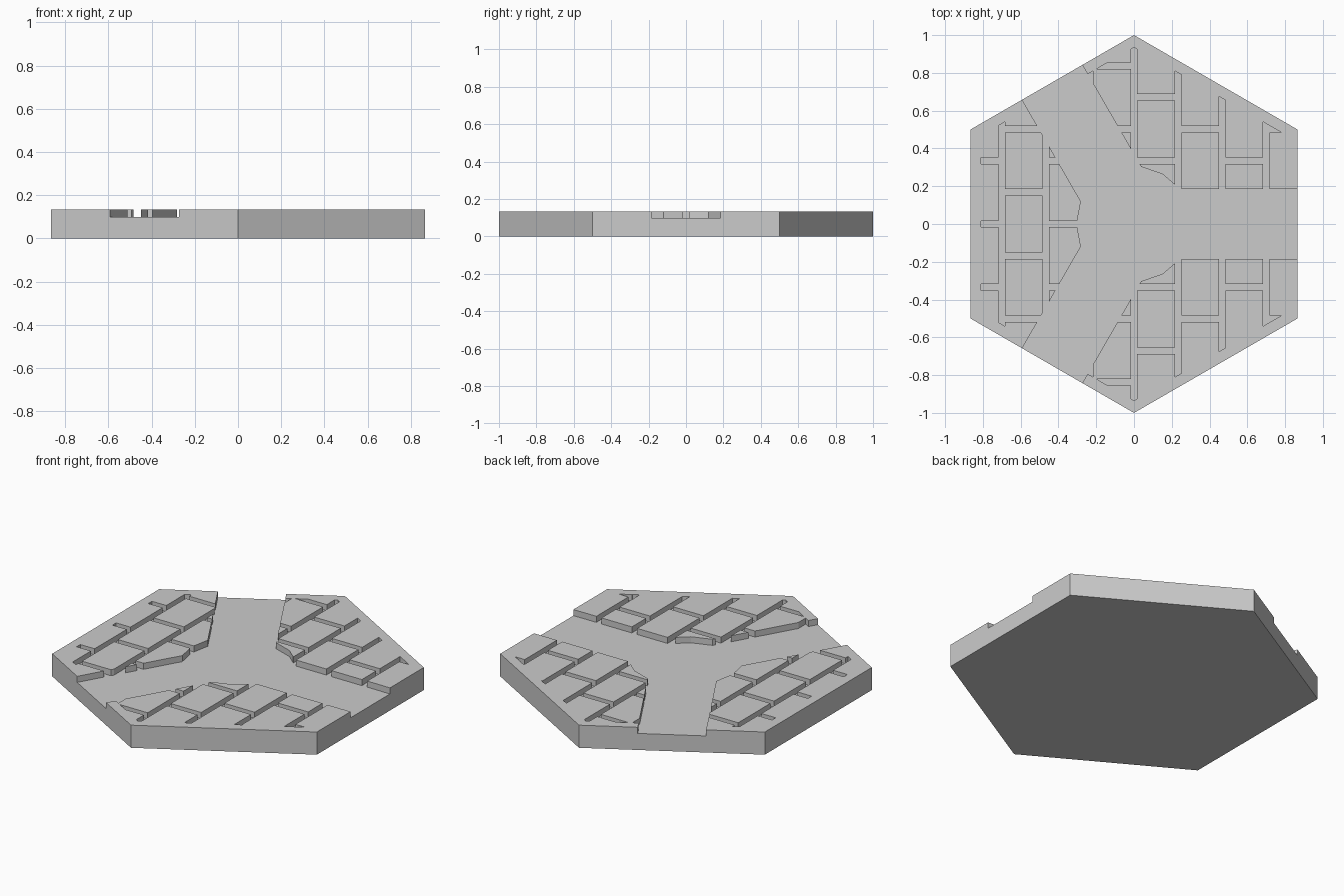
import bpy, bmesh
from math import radians, sin, cos
from mathutils import Vector

HEIGHT, FLOOR = 0.134, 0.098
PITCH_X, PITCH_Y, GROOVE = 0.233, 0.335, 0.0172
ROAD = 0.184

default = bpy.data.objects.get("Cube")
if default:
    bpy.data.objects.remove(default, do_unlink=True)

stone = bpy.data.materials.new("stone_grey")
stone.use_nodes = True
grey = (0.6, 0.6, 0.6, 1)
stone.diffuse_color = grey
stone.node_tree.nodes["Principled BSDF"].inputs["Base Color"].default_value = grey


def polar(radius, degrees):
    return (radius * cos(radians(degrees)), radius * sin(radians(degrees)))


def prism(name, outlines, z0, z1, inset=None):
    """Extrude flat outlines, optionally trimmed to a hexagon of given apothem."""
    bm = bmesh.new()
    for outline in outlines:
        bm.faces.new([bm.verts.new((x, y, z0)) for x, y in outline])
    if inset:
        for i in range(6):
            normal = Vector((*polar(1, 60 * i), 0))
            bmesh.ops.bisect_plane(bm, geom=bm.verts[:] + bm.edges[:] + bm.faces[:],
                                   plane_co=normal * inset, plane_no=normal, clear_outer=True)
    top = bmesh.ops.extrude_face_region(bm, geom=bm.faces[:], use_keep_orig=True)["geom"]
    bmesh.ops.translate(bm, vec=(0, 0, z1 - z0),
                        verts=[v for v in top if isinstance(v, bmesh.types.BMVert)])
    bmesh.ops.recalc_face_normals(bm, faces=bm.faces[:])
    mesh = bpy.data.meshes.new(name)
    bm.to_mesh(mesh)
    bm.free()
    obj = bpy.data.objects.new(name, mesh)
    bpy.context.collection.objects.link(obj)
    mesh.materials.append(stone)
    return obj


def rect(x0, x1, y0, y1):
    return [(x0, y0), (x1, y0), (x1, y1), (x0, y1)]


# Hexagonal slab
tile = prism("paved_hex_tile", [[polar(1, 30 + 60 * i) for i in range(6)]], 0, HEIGHT)

# Three-way sunken road with blunted corners between the arms
road = []
for turn in (0, 120, 240):
    c, s = polar(1, turn)
    arm = [(0.244, -ROAD), (1, -ROAD), (1, ROAD), (0.244, ROAD), polar(0.304, 60)]
    road += [(x * c - y * s, x * s + y * c) for x, y in arm]
road_cutter = prism("road_cutter", [road], FLOOR, 0.3)

# Staggered paving joints, stopping short of the rim
joints = [rect(PITCH_X * i - GROOVE, PITCH_X * i + GROOVE, -1, 1) for i in range(-3, 4)]
for col in range(-4, 4):
    for row in range(-3, 4):
        y = PITCH_Y * (row + 0.5 * (col % 2))
        joints.append(rect(PITCH_X * col, PITCH_X * (col + 1), y - GROOVE, y + GROOVE))
joint_cutter = prism("joint_cutter", joints, FLOOR, 0.3, inset=0.81)

# Carve the slab and drop the cutters
for cutter in (road_cutter, joint_cutter):
    cutter.hide_render = True
    cut = tile.modifiers.new(cutter.name, "BOOLEAN")
    cut.operation = "DIFFERENCE"
    cut.solver = "EXACT"
    cut.use_self = True
    cut.object = cutter
bpy.context.view_layer.update()
carved = bpy.data.meshes.new_from_object(tile.evaluated_get(bpy.context.evaluated_depsgraph_get()))
tile.modifiers.clear()
tile.data = carved
carved.name = "paved_hex_tile"
for cutter in (road_cutter, joint_cutter):
    bpy.data.objects.remove(cutter, do_unlink=True)
